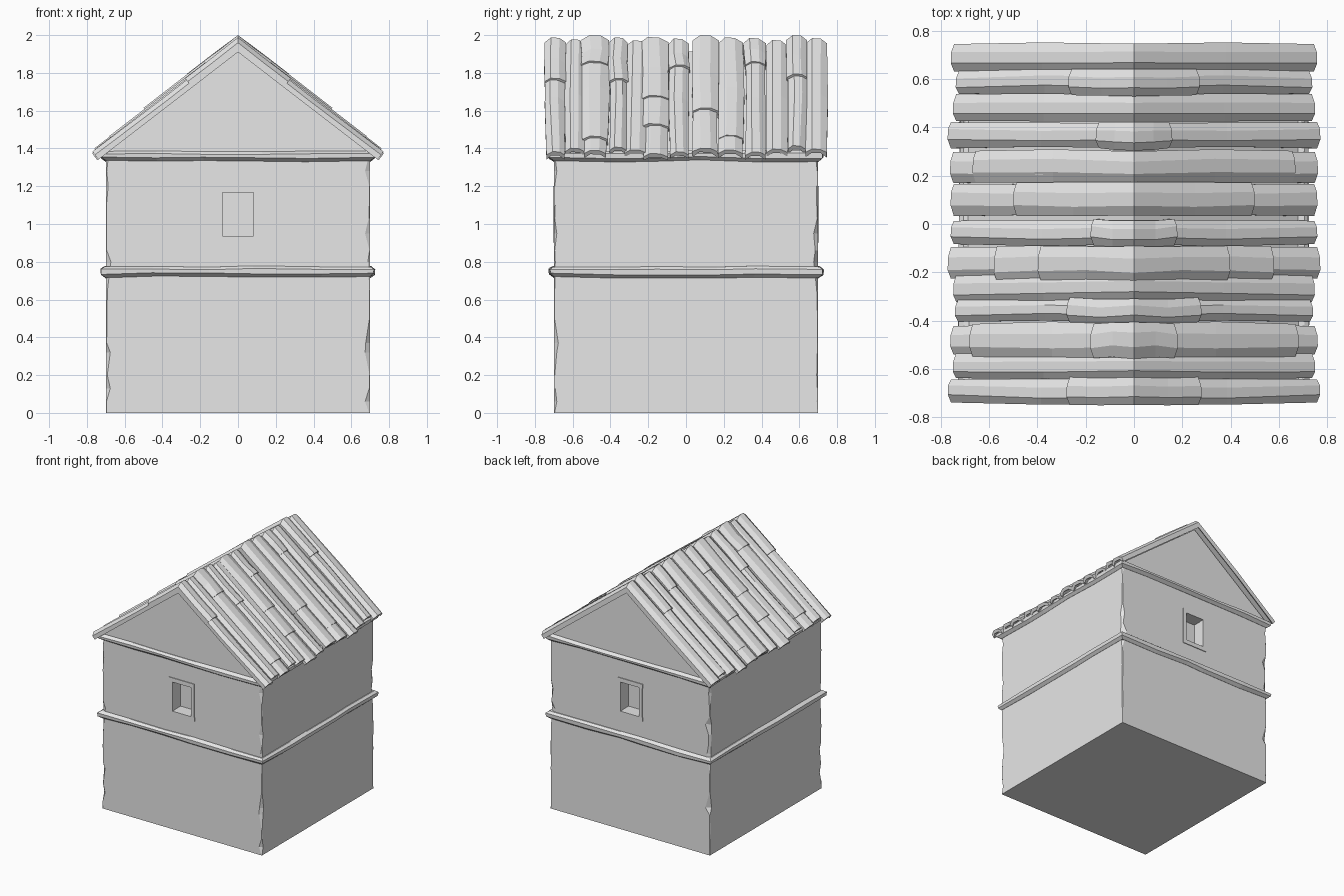
import bpy, bmesh, random
from mathutils import Vector

if "Cube" in bpy.data.objects:
    bpy.data.objects.remove(bpy.data.objects["Cube"])

random.seed(4)
stone = bpy.data.materials.new("plain light grey")
stone.diffuse_color = (0.8, 0.8, 0.8, 1)
stone.use_nodes = True
stone.node_tree.nodes["Principled BSDF"].inputs["Base Color"].default_value = stone.diffuse_color


def make(name, rings):
    """Skin a list of closed rings and cap both ends."""
    bm = bmesh.new()
    vs = [[bm.verts.new(p) for p in r] for r in rings]
    n = len(vs[0])
    for a, b in zip(vs, vs[1:]):
        for i in range(n):
            j = (i + 1) % n
            bm.faces.new((a[i], a[j], b[j], b[i]))
    bm.faces.new(vs[0][::-1])
    bm.faces.new(vs[-1])
    bmesh.ops.recalc_face_normals(bm, faces=bm.faces)
    me = bpy.data.meshes.new(name)
    bm.to_mesh(me)
    bm.free()
    me.materials.append(stone)
    ob = bpy.data.objects.new(name, me)
    bpy.context.collection.objects.link(ob)
    return ob


def box(name, x0, x1, y0, y1, z0, z1):
    return make(name, [[(x0, y0, z), (x1, y0, z), (x1, y1, z), (x0, y1, z)] for z in (z0, z1)])


def jit(a):
    return random.uniform(-a, a)


# Walls with irregularly chipped corners
W = 0.698
rings = []
for z in (0, .06, .13, .2, .32, .37, .5, .65, .8, .86, .95, 1.03, 1.1, 1.2, 1.28, 1.37):
    ring = []
    for sx, sy in ((-1, -1), (1, -1), (1, 1), (-1, 1)):
        c = random.choice((.003, .003, .006, .014, .022))
        if z in (0, .5):
            c = .002
        d = random.choice((.5, 1, 1.8)) * c
        a = (sx * W, sy * (W - c), z)
        b = (sx * (W - d), sy * W, z)
        ring += [a, b] if sx * sy > 0 else [b, a]
    rings.append(ring)
walls = make("walls", rings)

# Window recesses cut into the front and back walls
for s in (-1, 1):
    ys = sorted((s * .60, s * .80))
    cutter = box("window_cutter", -.083, .083, ys[0], ys[1], .937, 1.167)
    cutter.hide_render = True
    mod = walls.modifiers.new("window", 'BOOLEAN')
    mod.operation = 'DIFFERENCE'
    mod.solver = 'EXACT'
    mod.object = cutter
    bpy.context.view_layer.objects.active = walls
    bpy.ops.object.modifier_apply(modifier=mod.name)
    bpy.data.objects.remove(cutter)

# Window frames: two posts, sill and lintel on each side
for s, side in ((-1, "front"), (1, "back")):
    y0, y1 = sorted((s * .66, s * .704))
    box(side + "_window_post_left", -.108, -.081, y0, y1, .935, 1.169)
    box(side + "_window_post_right", .081, .108, y0, y1, .935, 1.169)
    box(side + "_window_sill", -.11, .11, y0, y1, .903, .937)
    box(side + "_window_lintel", -.112, .108, y0, y1, 1.167, 1.2)


# Worn ledges running round the house
def ledge(name, zb, zt):
    base = []
    n = 5
    corners = [(-1, -1), (1, -1), (1, 1), (-1, 1)]
    for k in range(4):
        a, b = Vector(corners[k]), Vector(corners[(k + 1) % 4])
        for i in range(n):
            t = i / n + (jit(.05) if i else 0)
            base.append((a.lerp(b, t), jit(.006), jit(.007), jit(.004)))
    prof = [(.67, zb + .005, 0), (.70, zb, 1), (.723, zb + .018, 1),
            (.725, zt - .014, 0), (.705, zt, 0), (.67, zt, 0)]
    make(name, [[(p.x * (r + (jo if r > .71 else 0)), p.y * (r + (jo if r > .71 else 0)),
                  z + (jb if low else jt)) for p, jo, jb, jt in base] for r, z, low in prof])


ledge("middle_ledge", .717, .775)
ledge("upper_ledge", 1.334, 1.385)

# Gable block under the roof
make("gable", [[(-.70, y, 1.36), (.70, y, 1.36), (.70, y, 1.372), (0, y, 1.912), (-.70, y, 1.372)]
               for y in (-.70, .70)])

# Roof courses: y start, y end, eave x, ridge z, ends of the overlapping upper tiles
courses = [
    (-.75, -.64, .77, 1.988, (.28,)),
    (-.64, -.54, .75, 1.978, ()),
    (-.555, -.41, .76, 2.0, (.68, .18)),
    (-.41, -.31, .74, 1.988, (.28,)),
    (-.32, -.21, .75, 1.972, ()),
    (-.235, -.09, .77, 1.99, (.58, .40)),
    (-.095, .02, .76, 1.982, (.18,)),
    (.03, .17, .76, 2.0, (.50,)),
    (.17, .305, .76, 1.988, (.67,)),
    (.31, .42, .77, 1.985, (.16,)),
    (.425, .54, .75, 1.974, ()),
    (.53, .64, .74, 2.0, (.27,)),
    (.635, .75, .76, 1.984, ()),
]
SL = .77


def tile(name, y0, y1, xe, h):
    """Arched tile strip folded over the ridge, reaching xe on both sides."""
    half = []
    for f in (0, .5, 1):
        half.append((f * xe, y0 + jit(.006), y1 + jit(.006), jit(.05), jit(.004) if f else 0))
    stations = [(-x, a, b, t, d) for x, a, b, t, d in half[:0:-1]] + half
    out = []
    for x, a, b, t, d in stations:
        w = b - a
        top = h + d
        pts = [(0, top - .028), (.3 + t, top), (.7 + t, top - .003), (1, top - .028),
               (1, 0), (.72, top - .035), (.28, top - .033), (0, 0)]
        ring = []
        for u, hh in pts:
            ax = abs(x)
            if ax == xe:                      # eave end cut square to the slope
                ax -= (h - hh) * .48
            ring.append((ax if x > 0 else -ax, a + u * w, 1.91 - SL * ax + hh))
        out.append(ring)
    make(name, out)


for k, (y0, y1, xe, top, ends) in enumerate(courses):
    h = top - 1.91
    step = .013
    n = len(ends)
    tile(f"roof_course_{k + 1}", y0 + .006 * n, y1 - .004 * n, xe, h - step * n)
    for i, e in enumerate(ends):
        tile(f"roof_course_{k + 1}_upper_{i + 1}", y0, y1, e, h - step * (n - 1 - i))
